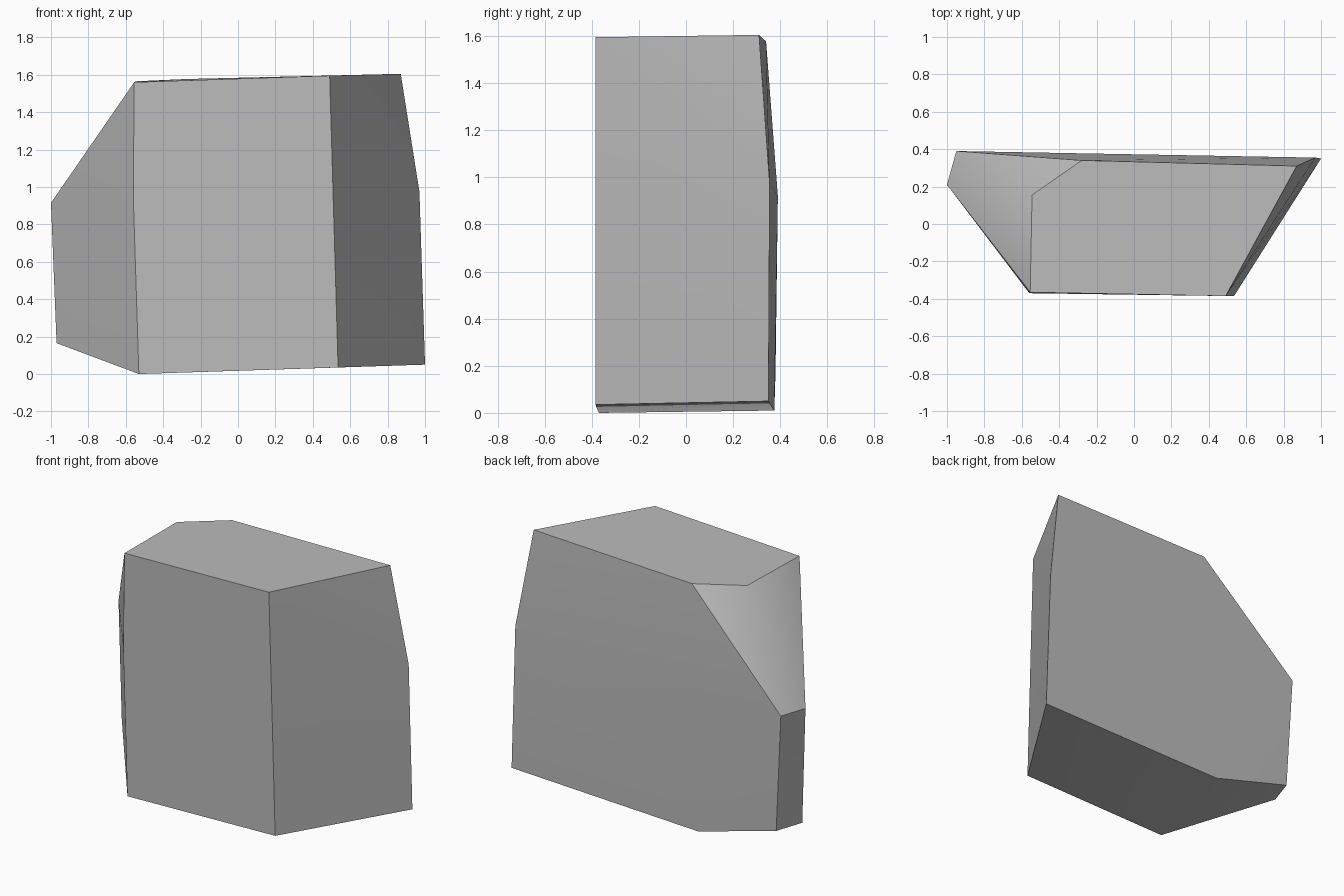
import bpy
import bmesh
import math

# Remove the default object
default_object = bpy.data.objects.get("Cube")
if default_object:
    bpy.data.objects.remove(default_object, do_unlink=True)


def flat_material(name, colour):
    material = bpy.data.materials.new(name)
    material.use_nodes = True
    material.diffuse_color = colour
    shader = material.node_tree.nodes["Principled BSDF"]
    shader.inputs["Base Color"].default_value = colour
    shader.inputs["Roughness"].default_value = 0.9
    return material


def hull_object(name, rings, material):
    """Wrap a faceted solid around a stack of corner rings."""
    mesh = bpy.data.meshes.new(name)
    bm = bmesh.new()
    for ring in rings:
        for corner in ring:
            bm.verts.new(corner)
    bmesh.ops.convex_hull(bm, input=bm.verts[:])
    loose = [v for v in bm.verts if not v.link_faces]
    bmesh.ops.delete(bm, geom=loose, context="VERTS")
    bmesh.ops.recalc_face_normals(bm, faces=bm.faces[:])
    bm.to_mesh(mesh)
    bm.free()
    obj = bpy.data.objects.new(name, mesh)
    bpy.context.collection.objects.link(obj)
    mesh.materials.append(material)
    return obj


# Corner rings of the rock, from the ground up
base_ring = [(-0.53, -0.37, 0), (0.535, -0.385, 0.035),
             (1, 0.35, 0.05), (-0.35, 0.375, 0.01)]
chipped_corner = [(-0.97, 0.2, 0.165), (-0.91, 0.38, 0.165)]
shoulder_ring = [(-0.56, -0.37, 0.95), (0.97, 0.355, 0.975),
                 (-0.95, 0.39, 0.92), (-1, 0.21, 0.915)]
top_ring = [(-0.555, -0.365, 1.56), (0.49, -0.385, 1.595),
            (0.87, 0.31, 1.605), (-0.28, 0.34, 1.577),
            (-0.545, 0.155, 1.565)]

# Rock block
stone_grey = flat_material("stone grey", (0.5, 0.5, 0.5, 1))
rock = hull_object("rock_block",
                   [base_ring, chipped_corner, shoulder_ring, top_ring],
                   stone_grey)

# Soften shallow folds, keep the main edges crisp
bpy.ops.object.select_all(action="DESELECT")
rock.select_set(True)
bpy.context.view_layer.objects.active = rock
bpy.ops.object.shade_smooth_by_angle(angle=math.radians(33.5))
